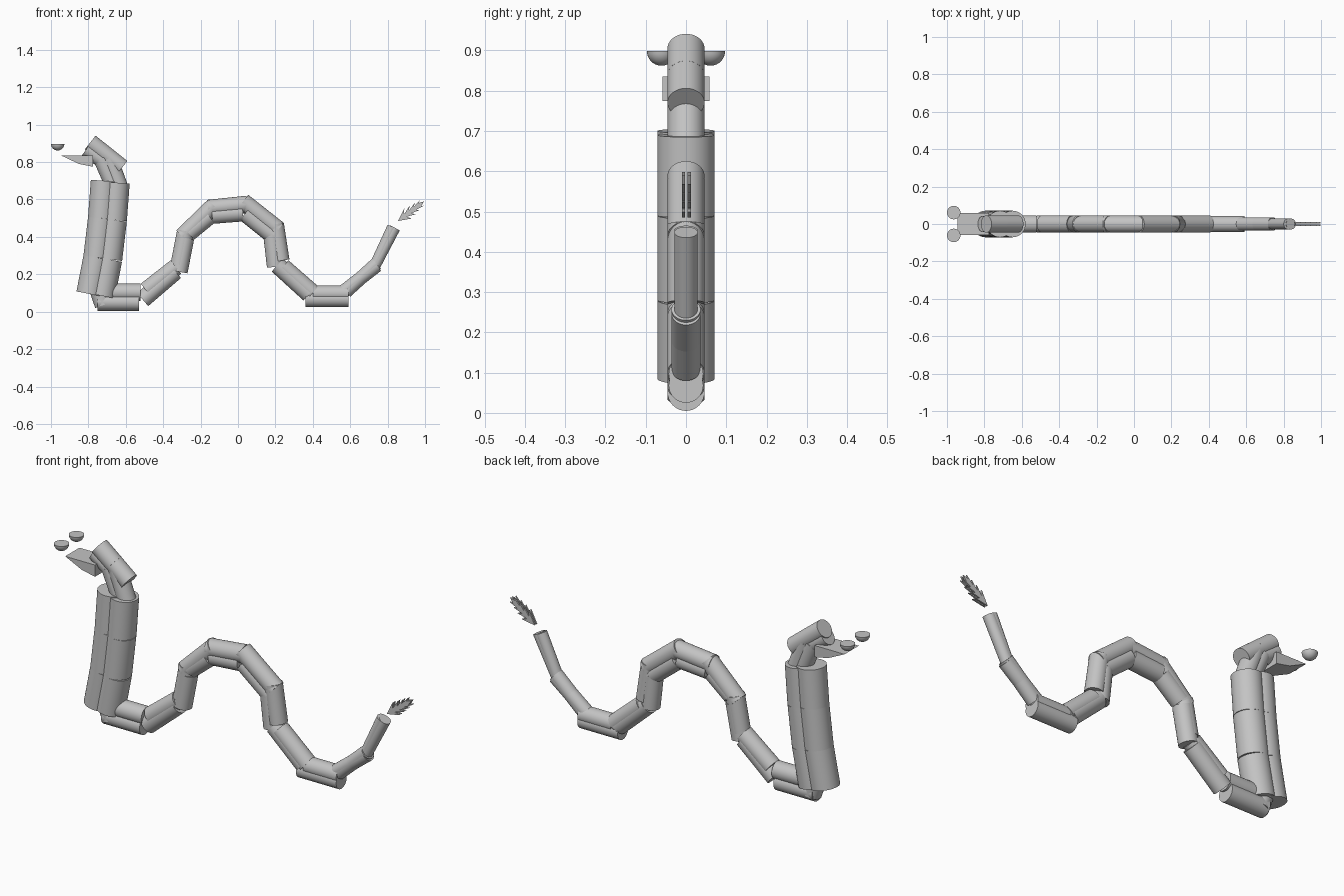
import bpy, bmesh, math
from mathutils import Vector, Matrix

if "Cube" in bpy.data.objects:
    bpy.data.objects.remove(bpy.data.objects["Cube"])

grey = bpy.data.materials.new("plain grey")
grey.use_nodes = True
COLOUR = (0.55, 0.55, 0.55, 1)
grey.diffuse_color = COLOUR
grey.node_tree.nodes["Principled BSDF"].inputs["Base Color"].default_value = COLOUR


def finish(name, bm, smooth=True):
    bmesh.ops.recalc_face_normals(bm, faces=bm.faces)
    mesh = bpy.data.meshes.new(name)
    bm.to_mesh(mesh)
    bm.free()
    mesh.materials.append(grey)
    ob = bpy.data.objects.new(name, mesh)
    bpy.context.collection.objects.link(ob)
    if smooth:
        bpy.ops.object.select_all(action='DESELECT')
        ob.select_set(True)
        bpy.context.view_layer.objects.active = ob
        bpy.ops.object.shade_smooth_by_angle(angle=math.radians(40))
    return ob


def tube(name, start, end, radius):
    """Capped cylinder between two (x, z) points in the middle plane."""
    a, b = (Vector((p[0], 0, p[1])) for p in (start, end))
    turn = (b - a).to_track_quat('Z', 'Y').to_matrix().to_4x4()
    bm = bmesh.new()
    bmesh.ops.create_cone(bm, cap_ends=True, segments=40, radius1=radius, radius2=radius,
                          depth=(b - a).length, matrix=Matrix.Translation((a + b) / 2) @ turn)
    return finish(name, bm)


def edge_tube(name, edge, radius, side):
    """Tube whose outline touches the given edge; side 1 is below it, -1 above."""
    a, b = Vector(edge[:2]), Vector(edge[2:])
    d = (b - a).normalized()
    inward = Vector((d.y, -d.x)) * radius * side
    tube(name, a + inward, b + inward, radius)


def chain(name, points, radius):
    for i, (a, b) in enumerate(zip(points, points[1:])):
        tube(f"{name}_{i + 1}", a, b, radius)


def plate(name, outline, y0, y1):
    """Side outline pushed through from y0 to y1."""
    bm = bmesh.new()
    face = bm.faces.new([bm.verts.new((x, y0, z)) for x, z in outline])
    new = bmesh.ops.extrude_face_region(bm, geom=[face])["geom"]
    bmesh.ops.translate(bm, vec=(0, y1 - y0, 0),
                        verts=[v for v in new if isinstance(v, bmesh.types.BMVert)])
    return finish(name, bm, smooth=False)


# Winding body: back outline, belly outline, radius
body = [
    ((-.70, .15, -.52, .15), (-.75, .005, -.53, .005), .046),
    ((-.52, .15, -.36, .275), (-.48, .03, -.305, .18), .046),
    ((-.36, .26, -.325, .44), (-.27, .205, -.235, .385), .046),
    ((-.33, .435, -.16, .6), (-.235, .385, -.125, .475), .046),
    ((-.165, .598, .045, .62), (-.135, .47, .03, .483), .046),
    ((.055, .625, .245, .475), (.01, .49, .16, .37), .046),
    ((.245, .475, .275, .28), (.135, .41, .155, .235), .046),
    ((.27, .275, .43, .135), (.18, .215, .35, .06), .046),
    ((.4, .14, .59, .14), (.36, .025, .59, .025), .043),
    ((.54, .135, .72, .275), (.6, .08, .765, .23), .036),
    ((.71, .27, .8, .465), (.76, .235, .865, .435), .029),
]
for i, (back, belly, radius) in enumerate(body):
    edge_tube(f"back_segment_{i + 1}", back, radius, 1)
    edge_tube(f"belly_segment_{i + 1}", belly, radius, -1)

# Broad hood: two side-by-side rows of thick tubes
hood = [(-.65, .69), (-.665, .49), (-.69, .28), (-.728, .085)]
chain("hood_back", hood, .071)
chain("hood_front", [(x - .066, z + .01) for x, z in hood], .071)

# Neck base and throat
tube("neck_base", (-.76, .15), (-.72, .035), .046)
tube("neck", (-.635, .67), (-.69, .82), .046)
tube("throat", (-.665, .67), (-.73, .82), .044)

# Head: upper row in two pieces and a shorter palate
chain("head", [(-.79, .905), (-.705, .838), (-.62, .77)], .046)
tube("palate", (-.81, .87), (-.67, .77), .042)

# Wedge-shaped lower jaw
plate("jaw", [(-.945, .835), (-.775, .835), (-.775, .775), (-.85, .79)], -.058, .058)

# Half-ball eyes, flat side up
for side, y in (("left", .061), ("right", -.061)):
    bm = bmesh.new()
    bmesh.ops.create_uvsphere(bm, u_segments=32, v_segments=16, radius=.036,
                              matrix=Matrix.Translation((-.964, y, .898)))
    cut = bmesh.ops.bisect_plane(bm, geom=bm.verts[:] + bm.edges[:] + bm.faces[:],
                                 plane_co=(0, 0, .898), plane_no=(0, 0, 1), clear_outer=True)
    rim = [e for e in bm.edges if e.is_boundary]
    bmesh.ops.holes_fill(bm, edges=rim)
    finish(f"{side}_eye", bm)

# Feathered tail tip: a pair of plates with swept barbs
root, tip = Vector((.855, .485)), Vector((.995, .59))
along = (tip - root).normalized()
across = Vector((-along.y, along.x))


def barbs(side):
    pts = []
    for i in range(4):
        s = .02 + i * .032
        reach = .034 - i * .005
        pts += [root + along * s + across * side * .01,
                root + along * (s + .048) + across * side * reach,
                root + along * (s + .03) + across * side * .011]
    return pts


feather = [root] + barbs(-1) + [tip] + barbs(1)[::-1]
for side, y in (("left", .008), ("right", -.006)):
    plate(f"{side}_tail_feather", feather, y - .004, y + .004)
